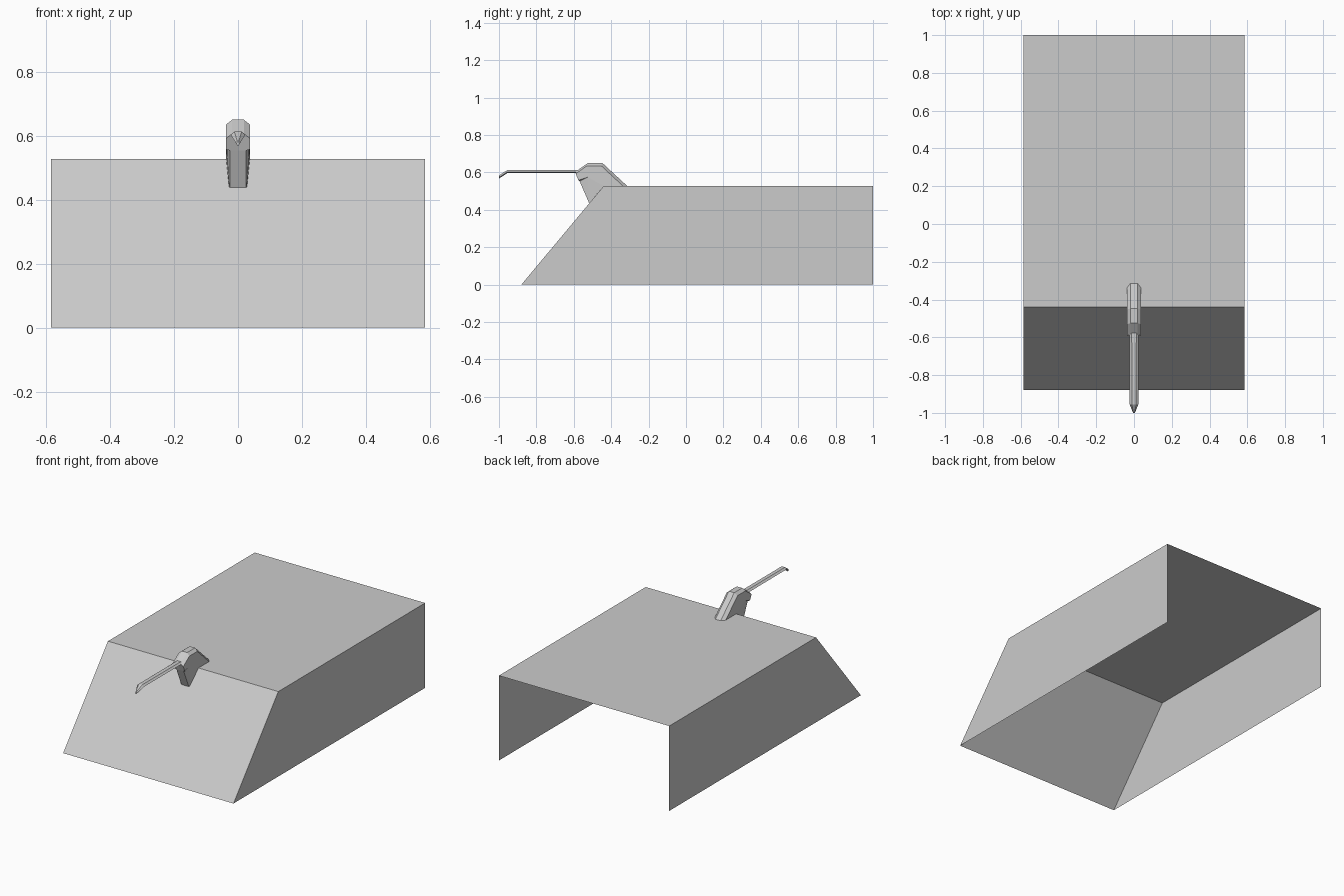
import bpy

if "Cube" in bpy.data.objects:
    bpy.data.objects.remove(bpy.data.objects["Cube"])


def make(name, verts, faces, mirror=False):
    mesh = bpy.data.meshes.new(name)
    mesh.from_pydata(verts, [], faces)
    obj = bpy.data.objects.new(name, mesh)
    bpy.context.collection.objects.link(obj)
    if mirror:
        mod = obj.modifiers.new("Mirror", 'MIRROR')
        mod.use_clip = True
        mod.merge_threshold = 0.0005
    return obj


# Open hull: side profile swept across, no rear or floor
W, TOP = 0.585, 0.527
profile = [(-0.88, 0), (-0.44, TOP), (1, TOP), (1, 0)]
hull = [(x, y, z) for x in (-W, W) for y, z in profile]
make("hull_shell", hull, [(0, 4, 5, 1), (1, 5, 6, 2), (3, 2, 1, 0), (4, 5, 6, 7)])

# Mount: right half with a chamfered hood running down to the deck
center = [(0, -0.587, 0.606), (0, -0.525, 0.65), (0, -0.447, 0.65), (0, -0.314, TOP)]
ridge = [(0.018, y, z) for _, y, z in center]
edge = [(0.037, -0.59, 0.592), (0.037, -0.53, 0.635), (0.037, -0.453, 0.635), (0.037, -0.337, TOP)]
lower = [
    (0.037, -0.44, TOP),      # 12 deck corner
    (0.028, -0.513, 0.44),    # 13 foot side
    (0.036, -0.525, 0.575),   # 14 notch inner
    (0.037, -0.575, 0.558),   # 15 notch front
    (0.025, -0.519, 0.438),   # 16 foot front
    (0.025, -0.569, 0.553),   # 17 neck front
    (0, -0.519, 0.438),       # 18 foot centre
    (0, -0.569, 0.553),       # 19 neck centre
]
faces = []
for i in range(3):
    faces += [(i, i + 1, i + 5, i + 4), (i + 4, i + 5, i + 9, i + 8)]
faces += [(8, 9, 10, 11, 12, 14, 15), (12, 13, 14), (13, 16, 17, 14),
          (14, 17, 15), (16, 18, 19, 17), (19, 0, 4, 8, 15, 17)]
make("gun_mount", center + ridge + edge + lower, faces, mirror=True)

# Barrel: faceted section lofted forward to a drooping, tapered tip
section = [(-0.024, 0.005), (-0.012, 0.0145), (0.012, 0.0145), (0.024, 0.005), (0, -0.002)]
stations = [(-0.57, 0.598, 1), (-0.955, 0.598, 0.95), (-1.0, 0.569, 0.2)]
verts = [(x * s, y, z0 + z) for y, z0, s in stations for x, z in section]
n = len(section)
faces = [(k * n + i, k * n + (i + 1) % n, (k + 1) * n + (i + 1) % n, (k + 1) * n + i)
         for k in range(len(stations) - 1) for i in range(n)]
faces += [tuple(range(n)), tuple(range(2 * n, 3 * n))]
make("gun_barrel", verts, faces)
